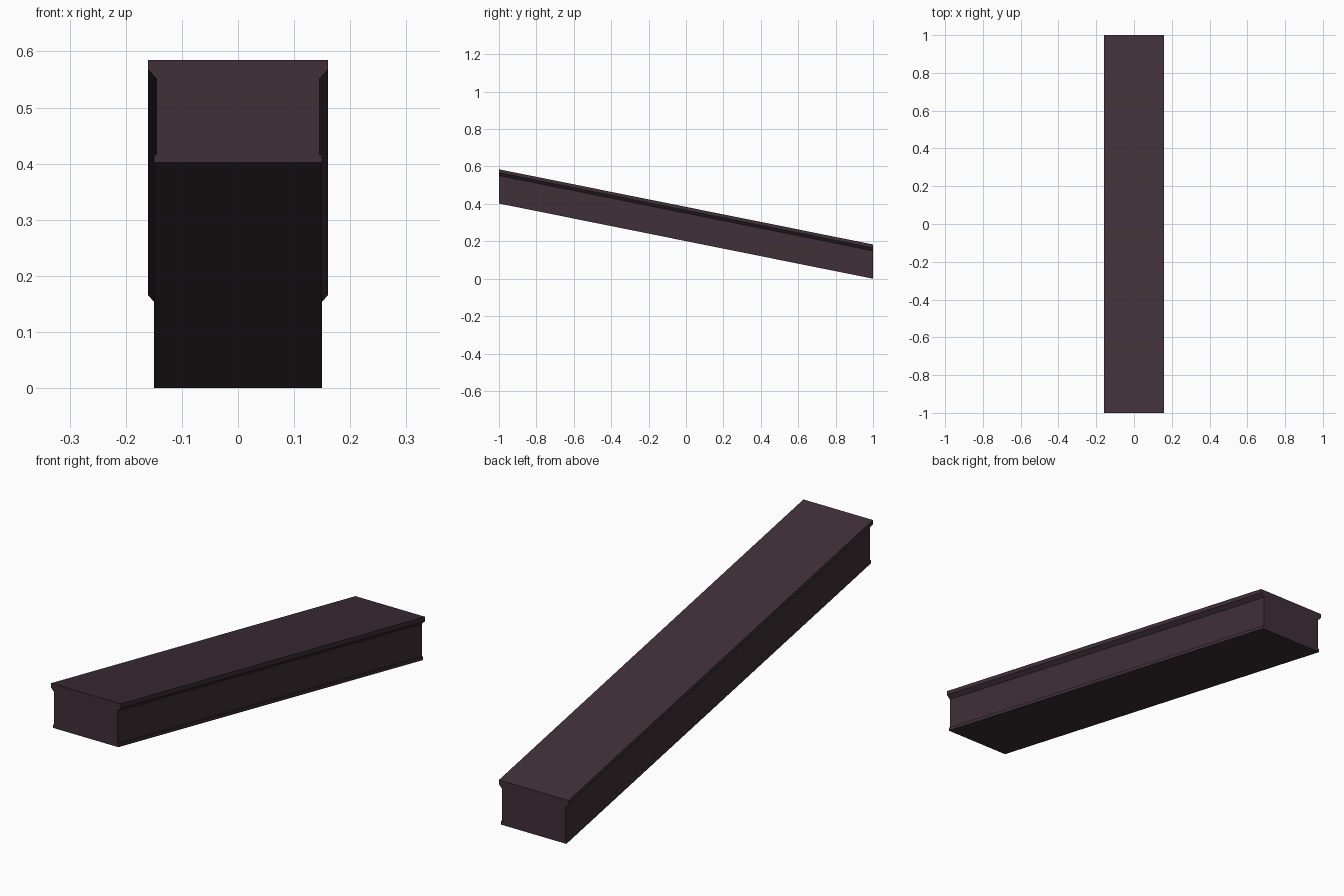
import bpy, bmesh

if "Cube" in bpy.data.objects:
    bpy.data.objects.remove(bpy.data.objects["Cube"])

# Dark plum-brown material
mat = bpy.data.materials.new("dark plum wood")
mat.diffuse_color = (0.050, 0.029, 0.038, 1)
mat.use_nodes = True
mat.node_tree.nodes["Principled BSDF"].inputs["Base Color"].default_value = mat.diffuse_color

# Half cross-section of the rail (x, height), from bottom to top
half = [(0.15, 0.0), (0.15, 0.014), (0.145, 0.014),
        (0.145, 0.149), (0.16, 0.165), (0.16, 0.183)]
profile = half + [(-x, z) for x, z in reversed(half)]

# Sloping rail: the section is swept from the high front to the low back
DROP = 0.402
bm = bmesh.new()
front = [bm.verts.new((x, -1, z + DROP)) for x, z in profile]
back = [bm.verts.new((x, 1, z)) for x, z in profile]
n = len(profile)
for i in range(n):
    j = (i + 1) % n
    bm.faces.new((front[i], front[j], back[j], back[i]))
bm.faces.new(front)
bm.faces.new(back[::-1])
bmesh.ops.recalc_face_normals(bm, faces=bm.faces)

mesh = bpy.data.meshes.new("sloping_rail")
bm.to_mesh(mesh)
bm.free()
mesh.materials.append(mat)
rail = bpy.data.objects.new("sloping_rail", mesh)
bpy.context.collection.objects.link(rail)
